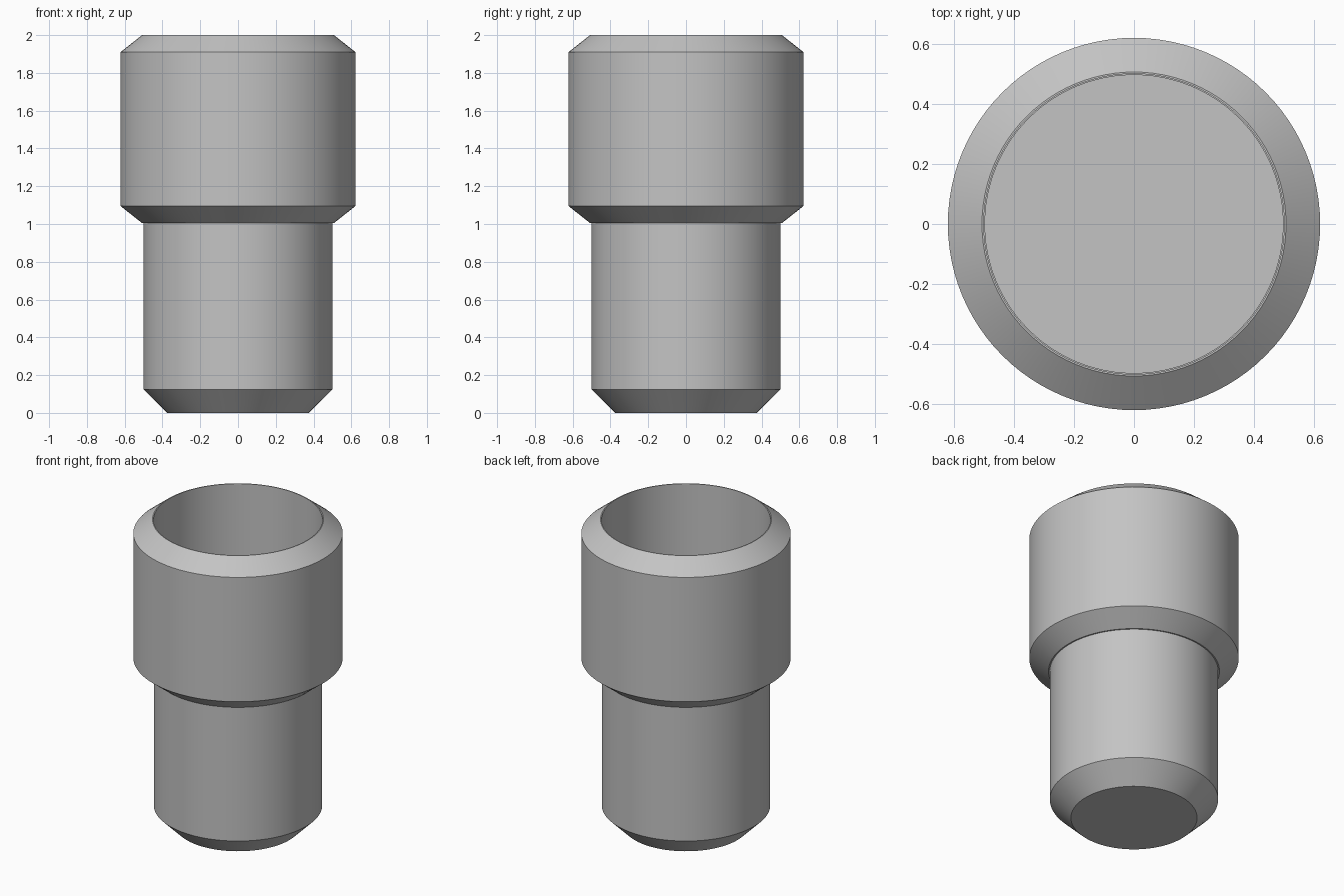
import bpy
import math

SEGMENTS = 96

if "Cube" in bpy.data.objects:
    bpy.data.objects.remove(bpy.data.objects["Cube"], do_unlink=True)

grey = bpy.data.materials.new("plain grey")
grey.use_nodes = True
colour = (0.55, 0.55, 0.55, 1)
grey.diffuse_color = colour
grey.node_tree.nodes["Principled BSDF"].inputs["Base Color"].default_value = colour


def lathe(name, profile):
    """Spin a (radius, height) profile about z; a zero radius end makes a cap."""
    verts, rings = [], []
    for r, z in profile:
        count = SEGMENTS if r > 0 else 1
        rings.append([len(verts) + i for i in range(count)])
        for i in range(count):
            a = math.tau * i / SEGMENTS
            verts.append((r * math.cos(a), r * math.sin(a), z))
    faces = []
    for low, high in zip(rings, rings[1:]):
        for i in range(SEGMENTS):
            j = (i + 1) % SEGMENTS
            if len(low) == 1:
                faces.append((low[0], high[j], high[i]))
            elif len(high) == 1:
                faces.append((low[i], low[j], high[0]))
            else:
                faces.append((low[i], low[j], high[j], high[i]))
    mesh = bpy.data.meshes.new(name)
    mesh.from_pydata(verts, [], faces)
    mesh.materials.append(grey)
    obj = bpy.data.objects.new(name, mesh)
    bpy.context.collection.objects.link(obj)
    bpy.ops.object.select_all(action="DESELECT")
    obj.select_set(True)
    bpy.context.view_layer.objects.active = obj
    bpy.ops.object.shade_smooth_by_angle(angle=math.radians(30))
    return obj


# Chamfered shaft, wide collar and deep round socket as one turned piece
lathe("stepped_socket", [
    (0, 0), (0.375, 0), (0.5, 0.125),                    # base and lower chamfer
    (0.5, 1.005), (0.508, 1.005),                        # shaft and small ledge
    (0.622, 1.095), (0.622, 1.91), (0.508, 2),           # collar
    (0.502, 2), (0.502, 1.03), (0.498, 1.03),            # rim and bore
    (0.498, 0.85), (0, 0.85),                            # socket floor
])
